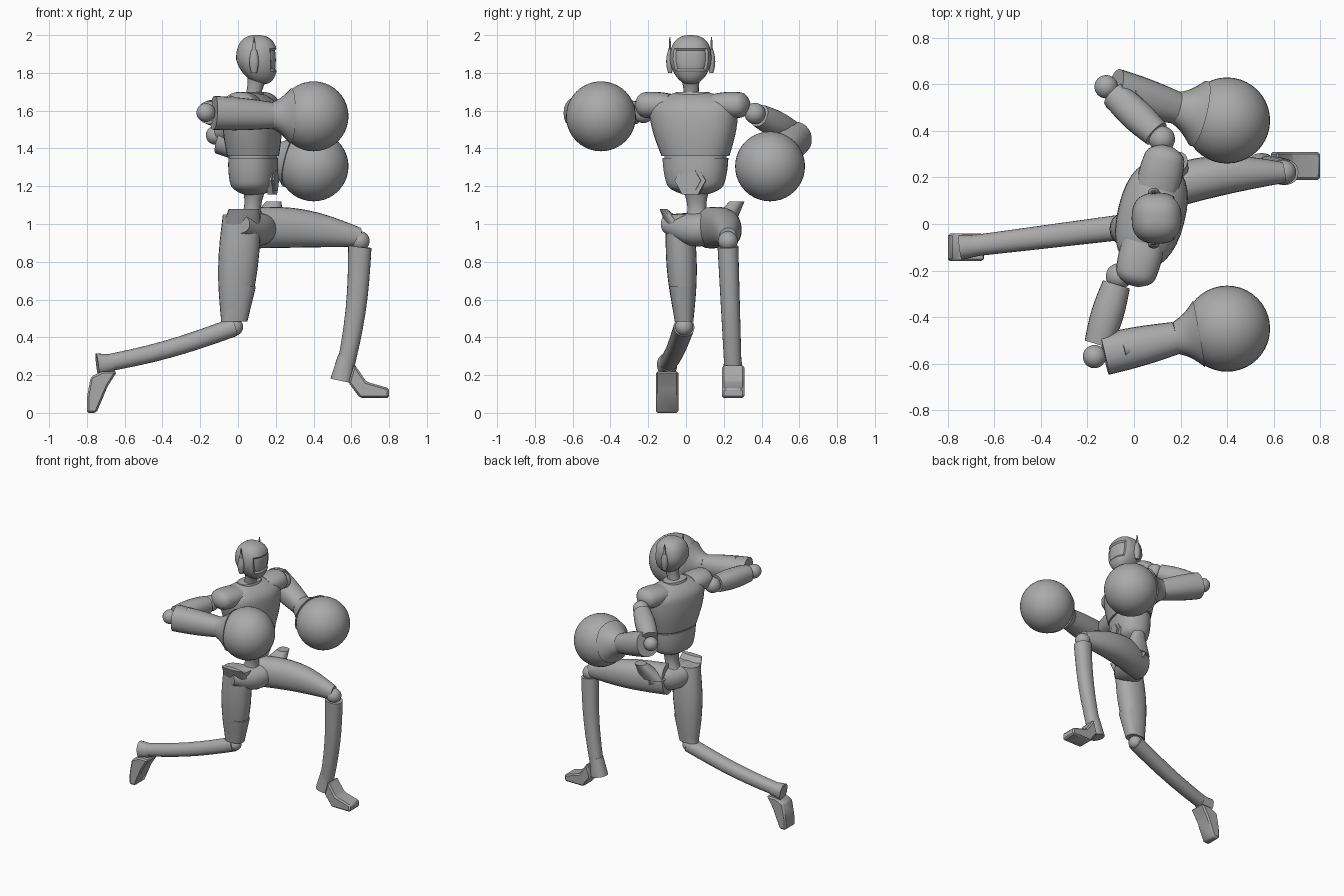
import bpy, bmesh, math
from mathutils import Vector

if "Cube" in bpy.data.objects:
    bpy.data.objects.remove(bpy.data.objects["Cube"], do_unlink=True)

grey = bpy.data.materials.new("plain grey")
grey.use_nodes = True
colour = (0.4, 0.4, 0.4, 1)
grey.diffuse_color = colour
grey.node_tree.nodes["Principled BSDF"].inputs["Base Color"].default_value = colour

UP = Vector((0, 0, 1))
LEFT = Vector((0, 1, 0))
TORSO_LEFT = Vector((0.24, 0.97, 0)).normalized()
TORSO_FRONT = TORSO_LEFT.cross(UP)


def finish(name, bm):
    bmesh.ops.recalc_face_normals(bm, faces=bm.faces)
    mesh = bpy.data.meshes.new(name)
    bm.to_mesh(mesh)
    bm.free()
    mesh.materials.append(grey)
    part = bpy.data.objects.new(name, mesh)
    bpy.context.collection.objects.link(part)
    bpy.ops.object.select_all(action='DESELECT')
    part.select_set(True)
    bpy.context.view_layer.objects.active = part
    bpy.ops.object.shade_smooth_by_angle(angle=math.radians(35))


def boxy(value, power):
    """Push a sine or cosine outward so that ovals turn into rounded boxes."""
    return math.copysign(abs(value) ** power, value)


def limb(name, start, end, start_size, end_size, side=LEFT, axis=None, swell=0,
         bow=(0, 0, 0), power=0.9, sides=24, steps=8, dome=0):
    """Tapered oval tube; sizes are half widths along side and across it."""
    bm = bmesh.new()
    start, end, bow = Vector(start), Vector(end), Vector(bow)
    along = (Vector(axis) if axis else end - start).normalized()
    u = (side - along * side.dot(along)).normalized()
    v = along.cross(u)
    loops = []
    for step in range(steps + 1):
        t = step / steps
        arch = math.sin(math.pi * t)
        centre = start.lerp(end, t) + bow * arch
        size = Vector(start_size).lerp(Vector(end_size), t) + Vector((swell, swell)) * arch
        # A dome rounds off the far end of the tube
        if dome and t > 1 - dome:
            size *= math.sqrt(max(0.1, 1 - ((t - 1 + dome) / dome) ** 2))
        angles = [math.tau * k / sides for k in range(sides)]
        loops.append([bm.verts.new(centre + u * boxy(math.cos(a), power) * size.x
                                   + v * boxy(math.sin(a), power) * size.y) for a in angles])
    for near, far in zip(loops, loops[1:]):
        for k in range(sides):
            bm.faces.new((near[k - 1], near[k], far[k], far[k - 1]))
    bm.faces.new(loops[0])
    bm.faces.new(loops[-1])
    finish(name, bm)


def ball(name, centre, radius):
    bm = bmesh.new()
    bmesh.ops.create_uvsphere(bm, u_segments=40, v_segments=20, radius=radius)
    bmesh.ops.translate(bm, vec=Vector(centre), verts=bm.verts)
    finish(name, bm)


def foot(name, profile, centre_y):
    """Side profile in x and z, given thickness and bevelled edges."""
    bm = bmesh.new()
    sole = bm.faces.new([bm.verts.new((x, centre_y - 0.06, z)) for x, z in profile])
    grown = bmesh.ops.extrude_face_region(bm, geom=[sole])["geom"]
    corners = [item for item in grown if isinstance(item, bmesh.types.BMVert)]
    bmesh.ops.translate(bm, vec=LEFT * 0.12, verts=corners)
    bmesh.ops.recalc_face_normals(bm, faces=bm.faces)
    bmesh.ops.bevel(bm, geom=bm.edges[:], offset=0.01, segments=1, affect='EDGES')
    finish(name, bm)


def head(name, centre, half_size):
    """Boxy dome with a narrow jaw and a recessed visor."""
    bm = bmesh.new()
    bmesh.ops.create_uvsphere(bm, u_segments=40, v_segments=24, radius=1)
    for vert in bm.verts:
        jaw = max(0, -vert.co.z)
        x, y, z = (boxy(value, 0.8) * half for value, half in zip(vert.co, half_size))
        slim = 1 - jaw * 0.25
        vert.co = centre + Vector((x * slim + jaw * 0.03, y * slim, z))
    bm.normal_update()
    visor = [face for face in bm.faces if face.normal.x > 0.6
             and abs(face.calc_center_median().z - centre.z) < 0.06]
    bmesh.ops.inset_region(bm, faces=visor, thickness=0.01, depth=-0.01)
    finish(name, bm)


# Head, ears and neck
skull = Vector((0.1, 0.025, 1.87))
head("head", skull, (0.11, 0.11, 0.13))
for label, sign in (("right", -1), ("left", 1)):
    ear = skull + LEFT * sign * 0.11 - Vector((0.015, 0, 0))
    limb(label + "_ear", ear - UP * 0.07, ear + UP * 0.05, (0.01, 0.015), (0.01, 0.015),
         swell=0.01)
    limb(label + "_antenna", ear, ear + UP * 0.12, (0.01, 0.02), (0.003, 0.003), sides=6)
limb("neck", (0.07, 0.03, 1.63), skull - UP * 0.1, (0.05, 0.05), (0.05, 0.05), swell=-0.01)

# Torso, turned toward its right
waist = Vector((0.08, 0.05, 1.36))
collar = Vector((0.07, 0.035, 1.7))
torso = dict(side=TORSO_LEFT, axis=UP, power=0.85, sides=32)
limb("chest", waist, collar, (0.18, 0.13), (0.24, 0.12), swell=0.02, steps=16, dome=0.3, **torso)
limb("collar_ring", collar - UP * 0.05, collar, (0.1, 0.075), (0.09, 0.06), **torso)
limb("waist_seam", waist - UP * 0.03, waist + UP * 0.01, (0.165, 0.12), (0.165, 0.12), **torso)
limb("abdomen", waist - UP * 0.01, waist - UP * 0.21, (0.175, 0.125), (0.13, 0.1), swell=0.01,
     steps=12, dome=0.3, side=TORSO_LEFT, power=0.85)
buckle = waist - UP * 0.13 + TORSO_FRONT * 0.09
for label, size, depth in (("belt_frame", 0.085, 0.03), ("belt_buckle", 0.06, 0.037)):
    limb(label, buckle, buckle + TORSO_FRONT * depth, (size, size), (size, size),
         side=TORSO_LEFT, power=1, sides=6, steps=1)
limb("waist_column", (0.085, 0.055, 1.18), (0.07, 0.06, 1), (0.07, 0.06), (0.07, 0.07),
     swell=-0.02)

# Pelvis and hip guards
limb("pelvis", (0, -0.1, 1), (0.17, 0.23, 1), (0.05, 0.07), (0.05, 0.06), side=UP,
     swell=0.04, bow=(0, 0, -0.03))
limb("right_hip_guard", (0.02, -0.04, 0.98), (0.03, -0.12, 1.08), (0.06, 0.1), (0.02, 0.08),
     axis=UP)
limb("left_hip_guard", (0.14, 0.19, 1), (0.19, 0.27, 1.12), (0.07, 0.1), (0.04, 0.04), axis=UP)

# Right leg, trailing
right_knee = Vector((-0.02, -0.01, 0.455))
limb("right_thigh", (0.02, -0.035, 1.05), right_knee + UP * 0.04, (0.07, 0.1), (0.05, 0.07),
     axis=UP, swell=0.02)
limb("right_knee_guard", (0.005, -0.02, 0.67), right_knee + UP * 0.03, (0.07, 0.09),
     (0.05, 0.07), axis=UP, power=0.8)
ball("right_knee_joint", right_knee, 0.047)
limb("right_shin", right_knee, (-0.74, -0.1, 0.255), (0.055, 0.05), (0.045, 0.045),
     bow=(0, 0, -0.02))
limb("right_ankle", (-0.66, -0.09, 0.265), (-0.745, -0.1, 0.255), (0.045, 0.045), (0.054, 0.06))
foot("right_foot", [(-0.78, 0.19), (-0.72, 0.22), (-0.64, 0.22), (-0.69, 0.14), (-0.75, 0),
                    (-0.8, 0), (-0.8, 0.08)], -0.1)

# Left leg, stepping forward
left_knee = Vector((0.645, 0.222, 0.91))
limb("left_thigh", (0.06, 0.13, 0.98), left_knee + UP * 0.02, (0.09, 0.11), (0.045, 0.05),
     swell=0.02, bow=(0, 0.03, 0.02))
ball("left_knee_joint", left_knee, 0.052)
limb("left_shin", left_knee - UP * 0.03, (0.56, 0.25, 0.2), (0.055, 0.062), (0.045, 0.045),
     bow=(0.02, 0, 0))
limb("left_ankle", (0.575, 0.247, 0.3), (0.548, 0.25, 0.17), (0.045, 0.045), (0.055, 0.06))
foot("left_foot", [(0.585, 0.16), (0.615, 0.26), (0.68, 0.165), (0.8, 0.13), (0.8, 0.08),
                   (0.645, 0.08)], 0.25)


def arm(label, sign, shoulder, elbow, wrist, glove):
    shoulder, elbow, wrist, glove = map(Vector, (shoulder, elbow, wrist, glove))
    root = collar - UP * 0.07 + TORSO_LEFT * sign * 0.12
    limb(label + "_shoulder", root, root + TORSO_LEFT * sign * 0.19, (0.06, 0.09),
         (0.06, 0.075), side=UP, swell=0.01, steps=12, dome=0.25)
    ball(label + "_shoulder_joint", shoulder, 0.056)
    limb(label + "_upper_arm", shoulder.lerp(elbow, 0.1), shoulder.lerp(elbow, 0.85),
         (0.06, 0.06), (0.06, 0.06), side=UP, swell=0.01)
    ball(label + "_elbow_joint", elbow, 0.05)
    # Forearm cuff around the elbow, then a flare that meets the round glove
    cuff = elbow.lerp(wrist, 0.12)
    limb(label + "_forearm", cuff, wrist, (0.09, 0.09), (0.07, 0.07), side=UP, swell=0.005)
    limb(label + "_glove_cuff", wrist, wrist.lerp(glove, 0.45), (0.07, 0.07), (0.145, 0.145),
         side=UP, swell=-0.01)
    strip = cuff.lerp(wrist, 0.25) + UP * 0.05
    limb(label + "_cuff_strip", strip, strip.lerp(wrist, 0.1), (0.048, 0.035), (0.045, 0.035),
         side=UP)
    ball(label + "_glove", glove, 0.185)


# Arms and round gloves
arm("right", -1, (-0.065, -0.225, 1.59), (-0.17, -0.57, 1.59), (0.18, -0.49, 1.575),
    (0.4, -0.45, 1.57))
arm("left", 1, (0.12, 0.365, 1.585), (-0.12, 0.59, 1.47), (0.18, 0.5, 1.36),
    (0.4, 0.445, 1.305))
